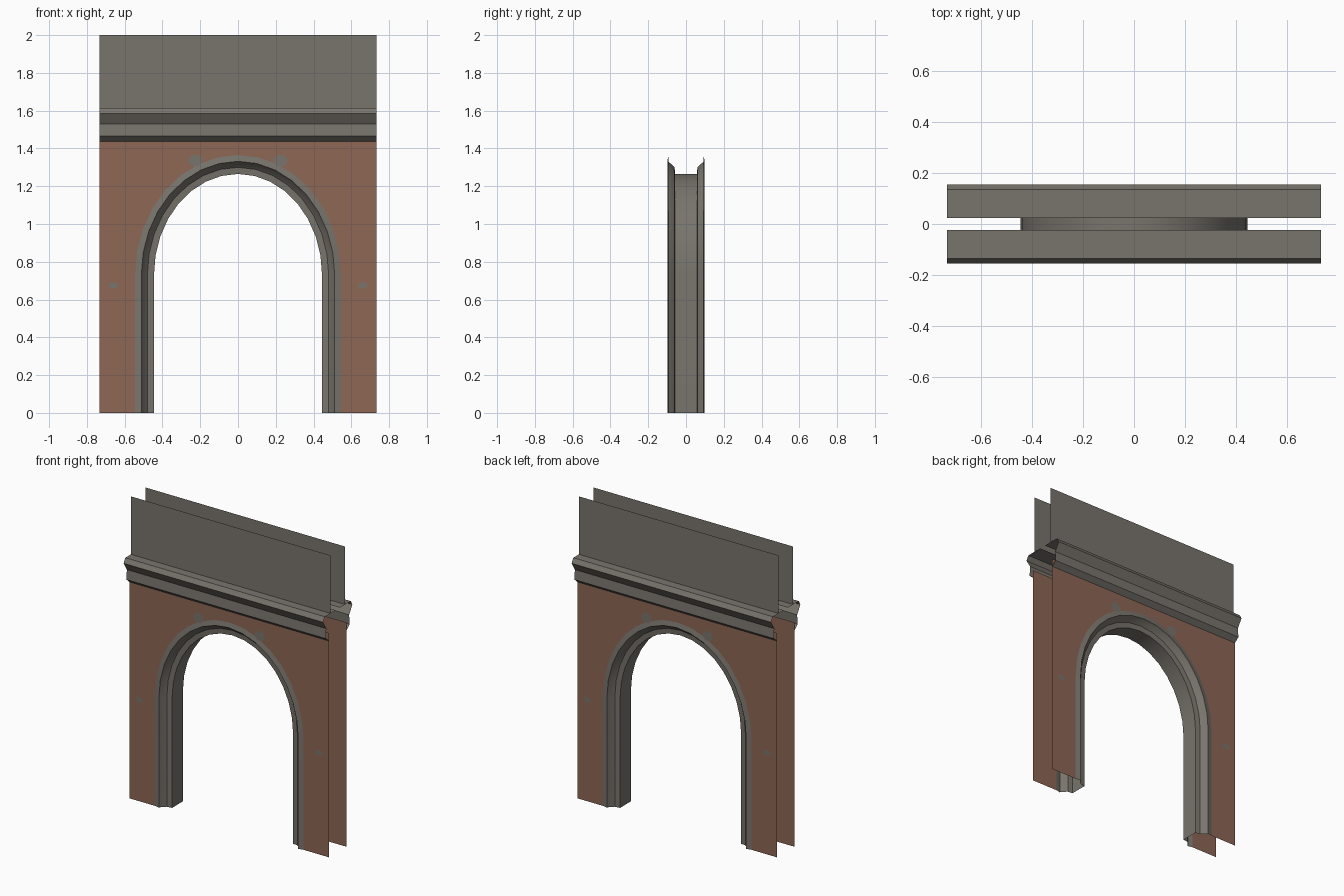
import bpy, bmesh, math

if "Cube" in bpy.data.objects:
    bpy.data.objects.remove(bpy.data.objects["Cube"])

HW = 0.733          # half width of the facade
SPRING = 0.73       # height where the arch begins to curve
SEGS = 16


def material(name, rgb):
    m = bpy.data.materials.new(name)
    m.diffuse_color = (*rgb, 1)
    m.use_nodes = True
    m.node_tree.nodes["Principled BSDF"].inputs["Base Color"].default_value = m.diffuse_color
    return m


STONE = material("grey_stone", (0.19, 0.175, 0.152))
BRICK = material("brown_brick", (0.27, 0.135, 0.09))


def make(name, faces, mat, smooth=False):
    """Build an object from faces given as lists of points."""
    bm = bmesh.new()
    for pts in faces:
        bm.faces.new([bm.verts.new(p) for p in pts])
    bmesh.ops.remove_doubles(bm, verts=bm.verts[:], dist=1e-5)
    me = bpy.data.meshes.new(name)
    bm.to_mesh(me)
    bm.free()
    me.materials.append(mat)
    ob = bpy.data.objects.new(name, me)
    bpy.context.collection.objects.link(ob)
    if smooth:
        bpy.ops.object.select_all(action='DESELECT')
        ob.select_set(True)
        bpy.context.view_layer.objects.active = ob
        bpy.ops.object.shade_smooth_by_angle(angle=math.radians(30))
    return ob


def both_sides(name, faces, mat):
    """Front part plus the same part turned half a circle for the back."""
    make("front_" + name, faces, mat)
    make("back_" + name, [[(-x, -y, z) for x, y, z in f] for f in faces], mat)


def arch(off):
    """Arch outline (x, z), left foot to right foot, grown by off."""
    a, b = 0.445 + off, 0.535 + off
    pts = [(-a, 0)]
    for i in range(SEGS + 1):
        t = math.pi * (1 - i / SEGS)
        pts.append((a * math.cos(t), SPRING + b * math.sin(t)))
    return pts + [(a, 0)]


def rect(x0, x1, z0, z1, y):
    return [(x0, y, z0), (x1, y, z0), (x1, y, z1), (x0, y, z1)]


# brick wall sheets with the arched opening
WALL_Y, WALL_TOP, TRIM = -0.092, 1.49, 0.1
outline = arch(TRIM)
edge = 0.445 + TRIM
wall = [rect(-HW, -edge, 0, WALL_TOP, WALL_Y), rect(edge, HW, 0, WALL_TOP, WALL_Y)]
for (x0, z0), (x1, z1) in zip(outline[1:-1], outline[2:-1]):
    wall.append([(x0, WALL_Y, z0), (x1, WALL_Y, z1),
                 (x1, WALL_Y, WALL_TOP), (x0, WALL_Y, WALL_TOP)])
both_sides("brick_wall", wall, BRICK)

# arch moulding: cross-section (growth, y) swept along the arch, front to back
half = [(TRIM, -0.092), (0.067, -0.099), (0.063, -0.09), (0.035, -0.061), (0, -0.057)]
section = half + [(o, -y) for o, y in reversed(half)]
rings = [[(x, y, z) for x, z in arch(o)] for o, y in section]
faces = []
for r0, r1 in zip(rings, rings[1:]):
    for i in range(len(r0) - 1):
        faces.append([r0[i], r1[i], r1[i + 1], r0[i + 1]])
make("arch_moulding", faces, STONE, smooth=True)

# cornice: profile (y, z) run along the width
profile = [(-0.023, 1.615), (-0.136, 1.615), (-0.154, 1.585),
           (-0.12, 1.53), (-0.124, 1.465), (-0.092, 1.437)]
cornice = []
for (y0, z0), (y1, z1) in zip(profile, profile[1:]):
    cornice.append([(-HW, y0, z0), (-HW, y1, z1), (HW, y1, z1), (HW, y0, z0)])
both_sides("cornice", cornice, STONE)

# plain upper wall sheets
both_sides("upper_wall", [rect(-HW, HW, 1.615, 2, -0.077)], STONE)


# small stone patches on the brick, as thin plates
def patch(cx, cz, rx, rz, n=8):
    return [(cx + rx * math.cos(2 * math.pi * (i + .5) / n), WALL_Y - 0.002,
             cz + rz * math.sin(2 * math.pi * (i + .5) / n)) for i in range(n)]


patches = []
for s in (-1, 1):
    patches += [patch(s * 0.225, 1.335, 0.037, 0.034), patch(s * 0.66, 0.675, 0.027, 0.017)]
both_sides("stone_patches", patches, STONE)
